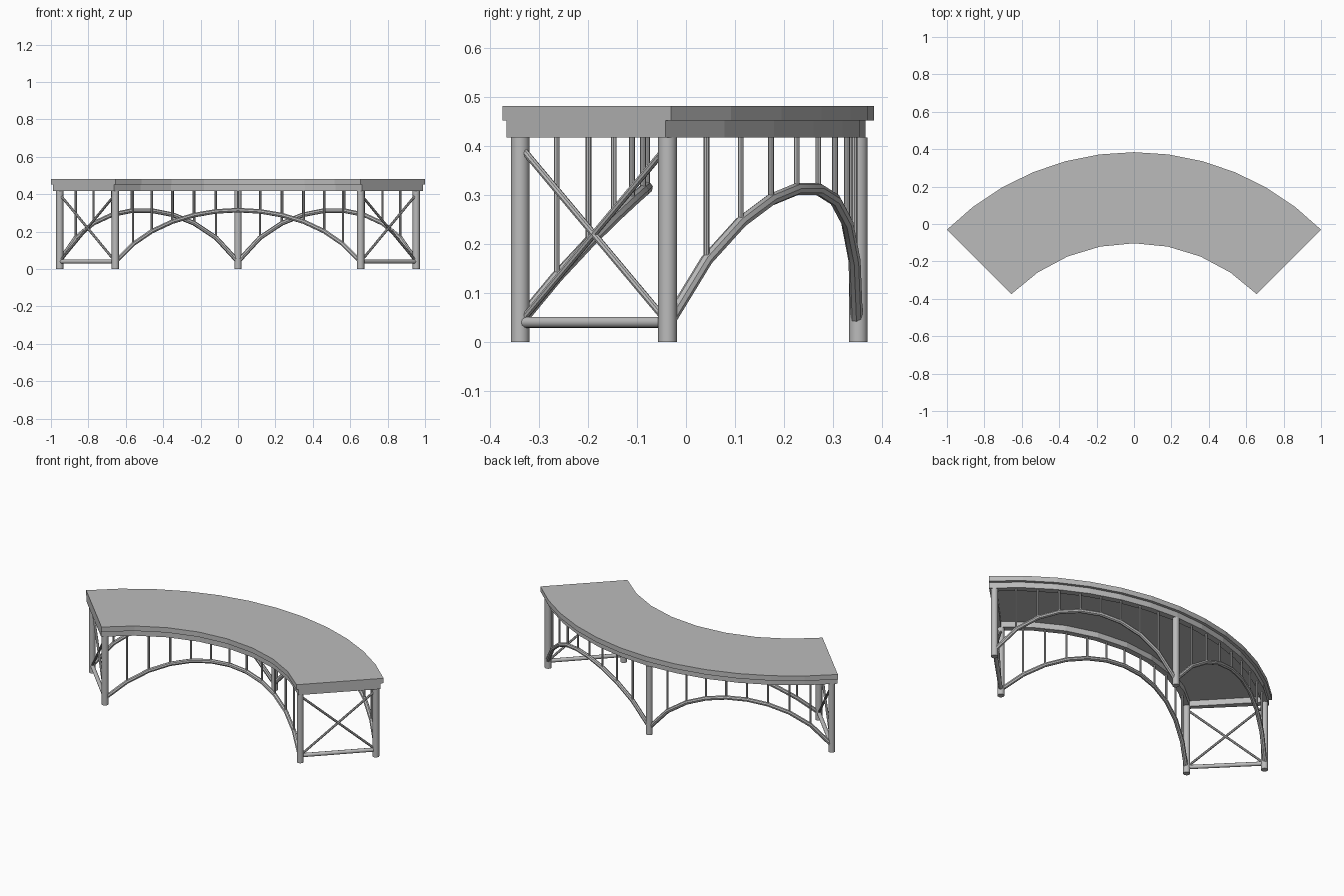
import bpy
import bmesh
from math import sin, cos, radians, sqrt
from mathutils import Vector

cube = bpy.data.objects.get("Cube")
if cube:
    bpy.data.objects.remove(cube, do_unlink=True)

CENTRE_Y = -1.03            # centre of the curved plan
HALF = 45                   # half of the deck's sweep in degrees
SOFFIT, SLAB, TOP = 0.418, 0.452, 0.482
FOOT, CROWN = 0.04, 0.315   # arch spring and crown heights
OUTER_R, INNER_R = 1.379, 0.95
OUTER_END, INNER_END = 43.85, 43.5

grey = bpy.data.materials.new("plain_grey")
grey.use_nodes = True
grey.diffuse_color = (0.5, 0.5, 0.5, 1)
grey.node_tree.nodes["Principled BSDF"].inputs["Base Color"].default_value = grey.diffuse_color


def polar(radius, angle, z):
    """Point on the curved plan, angle measured from the back towards +x."""
    a = radians(angle)
    return Vector((radius * sin(a), CENTRE_Y + radius * cos(a), z))


def finish(obj, smooth=False):
    obj.data.materials.clear()
    obj.data.materials.append(grey)
    if smooth:
        bpy.ops.object.select_all(action='DESELECT')
        obj.select_set(True)
        bpy.context.view_layer.objects.active = obj
        bpy.ops.object.shade_smooth_by_angle(angle=radians(35))
    return obj


def sector(name, r_in, r_out, n_in, n_out, z0, z1, a0=-HALF, a1=HALF):
    """Slab shaped like part of a ring."""
    step = a1 - a0
    ring = [polar(r_out, a0 + step * i / n_out, z0) for i in range(n_out + 1)]
    ring += [polar(r_in, a1 - step * i / n_in, z0) for i in range(n_in + 1)]
    bm = bmesh.new()
    face = bm.faces.new([bm.verts.new(p) for p in ring])
    ext = bmesh.ops.extrude_face_region(bm, geom=[face])
    moved = [v for v in ext["geom"] if isinstance(v, bmesh.types.BMVert)]
    bmesh.ops.translate(bm, verts=moved, vec=(0, 0, z1 - z0))
    bmesh.ops.recalc_face_normals(bm, faces=bm.faces)
    mesh = bpy.data.meshes.new(name)
    bm.to_mesh(mesh)
    bm.free()
    obj = bpy.data.objects.new(name, mesh)
    bpy.context.collection.objects.link(obj)
    return finish(obj)


def rod(name, start, end, radius, sides=12):
    """Round bar between two points."""
    axis = end - start
    bpy.ops.mesh.primitive_cylinder_add(vertices=sides, radius=radius, depth=axis.length,
                                        location=(start + end) / 2,
                                        rotation=axis.to_track_quat('Z', 'Y').to_euler())
    obj = bpy.context.object
    obj.name = name
    return finish(obj, smooth=True)


def tube(name, points, radius):
    """Mitred round tube along a path."""
    curve = bpy.data.curves.new(name, 'CURVE')
    curve.dimensions = '3D'
    curve.bevel_depth = radius
    curve.bevel_resolution = 2
    curve.use_fill_caps = True
    spline = curve.splines.new('POLY')
    spline.points.add(len(points) - 1)
    for sp, p in zip(spline.points, points):
        sp.co = (*p, 1)
    obj = bpy.data.objects.new(name, curve)
    bpy.context.collection.objects.link(obj)
    bpy.ops.object.select_all(action='DESELECT')
    obj.select_set(True)
    bpy.context.view_layer.objects.active = obj
    bpy.ops.object.convert(target='MESH')
    return finish(bpy.context.object, smooth=True)


def arch(name, radius, a0, a1, segments):
    """Circular arch wrapped round the plan, with a post on every joint."""
    half = radius * radians(a1 - a0) / 2
    rise = CROWN - FOOT
    big = (half ** 2 + rise ** 2) / (2 * rise)
    points = []
    for i in range(segments + 1):
        t = i / segments
        d = half * (2 * t - 1)
        z = CROWN - big + sqrt(big ** 2 - d ** 2)
        points.append(polar(radius, a0 + (a1 - a0) * t, z))
    tube(name, points, 0.0125)
    for i, p in enumerate(points[1:-1]):
        rod(f"{name}_post_{i + 1}", p, Vector((p.x, p.y, SOFFIT + 0.005)), 0.006, 8)


# Deck slab and the beam frame beneath it
sector("deck_slab", 0.927, 1.414, 8, 12, SLAB, TOP)
sector("outer_beam", 1.36, 1.397, 12, 12, SOFFIT, SLAB)
sector("inner_beam", 0.938, 0.972, 8, 8, SOFFIT, SLAB)
for side, name in ((1, "left"), (-1, "right")):
    sector(f"{name}_end_beam", 0.97, 1.362, 1, 1, SOFFIT, SLAB,
           side * (HALF - 1.6), side * HALF)

# Columns
rod("centre_column", polar(OUTER_R + 0.003, 0, 0), polar(OUTER_R + 0.003, 0, SOFFIT), 0.019, 16)
for side, name in ((1, "left"), (-1, "right")):
    spots = {"outer": (OUTER_R - 0.003, side * OUTER_END), "inner": (INNER_R + 0.003, side * INNER_END)}
    for label, spot in spots.items():
        rod(f"{name}_{label}_column", polar(*spot, 0), polar(*spot, SOFFIT), 0.019, 16)
    # End tie and crossed braces
    o, i = spots["outer"], spots["inner"]
    rod(f"{name}_end_tie", polar(*o, FOOT), polar(*i, FOOT), 0.0115)
    rod(f"{name}_brace_a", polar(*o, FOOT), polar(*i, 0.4), 0.007, 8)
    rod(f"{name}_brace_b", polar(*o, 0.4), polar(*i, FOOT), 0.007, 8)

# Arches
arch("inner_arch", INNER_R, -INNER_END, INNER_END, 12)
arch("left_outer_arch", OUTER_R, 0, OUTER_END, 9)
arch("right_outer_arch", OUTER_R, -OUTER_END, 0, 9)
